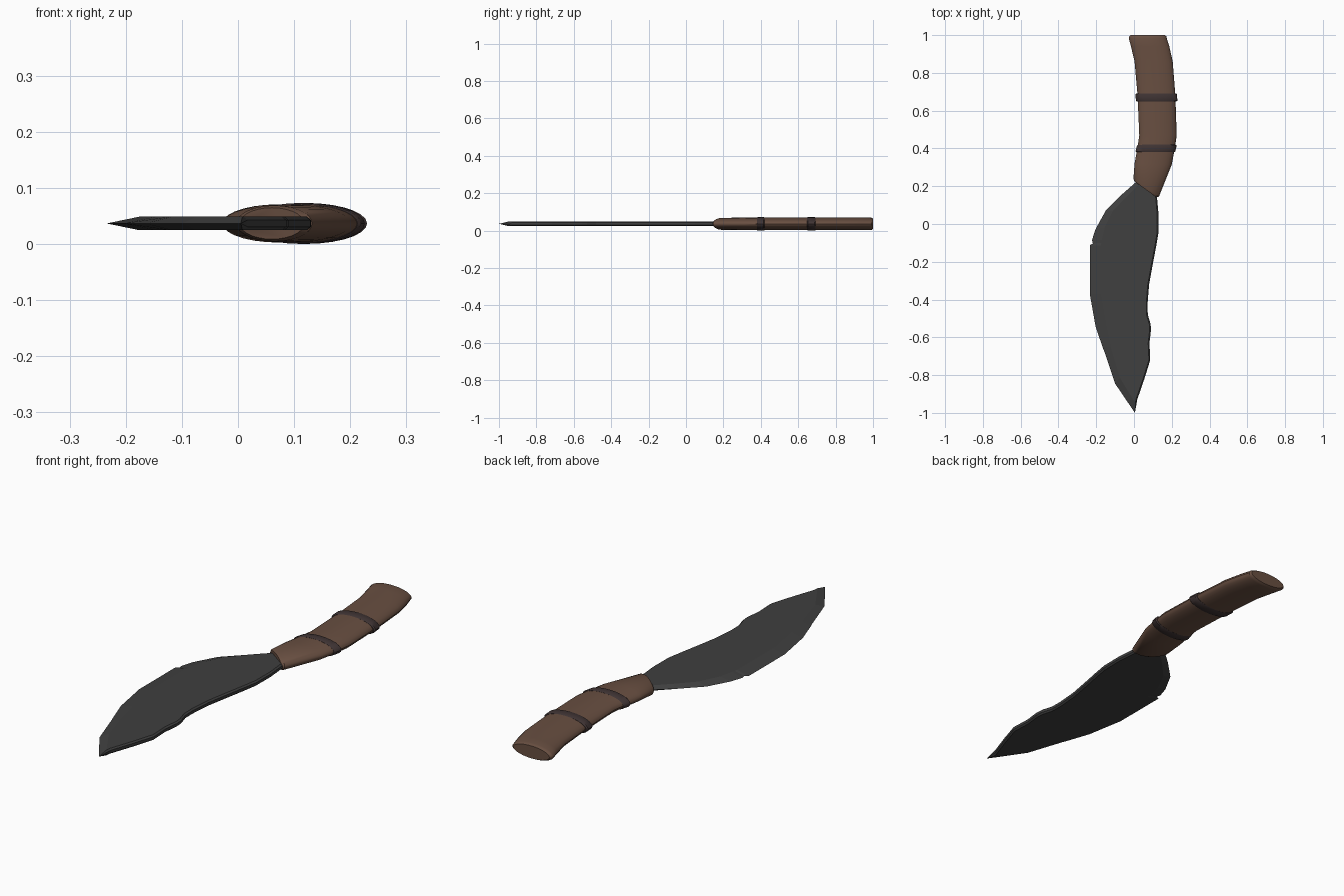
import bpy, bmesh, math
from mathutils import Vector

if "Cube" in bpy.data.objects:
    bpy.data.objects.remove(bpy.data.objects["Cube"])

ZC = 0.0365  # mid-plane height


def material(name, rgb):
    m = bpy.data.materials.new(name)
    m.diffuse_color = (*rgb, 1)
    m.use_nodes = True
    m.node_tree.nodes["Principled BSDF"].inputs["Base Color"].default_value = m.diffuse_color
    return m


def finish(name, bm, mat, smooth=False):
    bmesh.ops.recalc_face_normals(bm, faces=bm.faces)
    me = bpy.data.meshes.new(name)
    bm.to_mesh(me)
    bm.free()
    ob = bpy.data.objects.new(name, me)
    bpy.context.collection.objects.link(ob)
    me.materials.append(mat)
    if smooth:
        bpy.ops.object.select_all(action='DESELECT')
        ob.select_set(True)
        bpy.context.view_layer.objects.active = ob
        bpy.ops.object.shade_smooth_by_angle(angle=math.radians(35))
    return ob


def loft(name, sections, mat, n=28):
    """Loft of ellipses; each section is (left x, left y, right x, right y, half height)."""
    bm = bmesh.new()
    rings = []
    for lx, ly, rx, ry, h in sections:
        c = Vector(((lx + rx) / 2, (ly + ry) / 2, ZC))
        u = Vector(((rx - lx) / 2, (ry - ly) / 2, 0))
        ring = []
        for i in range(n):
            a = 2 * math.pi * i / n
            ring.append(bm.verts.new(c + u * math.cos(a) + Vector((0, 0, h * math.sin(a)))))
        rings.append(ring)
    for a, b in zip(rings, rings[1:]):
        for i in range(n):
            j = (i + 1) % n
            bm.faces.new((a[i], a[j], b[j], b[i]))
    bm.faces.new(rings[0])
    bm.faces.new(rings[-1])
    return finish(name, bm, mat, True)


wood = material("wood", (0.14, 0.078, 0.053))
leather = material("leather", (0.05, 0.034, 0.034))
steel = material("steel", (0.05, 0.05, 0.05))

# Handle: curved grip, slanted at the blade, flared at the butt
loft("handle", [
    (0.003, 0.225, 0.118, 0.142, 0.028),
    (-0.003, 0.238, 0.132, 0.145, 0.032),
    (0.003, 0.32, 0.200, 0.315, 0.033),
    (0.018, 0.40, 0.216, 0.40, 0.0335),
    (0.028, 0.47, 0.226, 0.47, 0.034),
    (0.019, 0.68, 0.219, 0.68, 0.034),
    (0.003, 0.86, 0.205, 0.86, 0.034),
    (-0.016, 0.94, 0.187, 0.94, 0.034),
    (-0.028, 0.985, 0.173, 0.985, 0.034),
    (-0.026, 0.993, 0.172, 0.993, 0.032),
    (-0.018, 1.0, 0.163, 1.0, 0.028)], wood)

# Bands: two wraps with softened rims
for name, y0, y1, l0, l1, r0, r1 in (
        ("lower_band", 0.38, 0.42, 0.008, 0.016, 0.219, 0.226),
        ("upper_band", 0.648, 0.692, 0.010, 0.008, 0.230, 0.227)):
    e, s = 0.005, 0.006
    loft(name, [
        (l0 + s, y0, r0 - s, y0, 0.034),
        (l0, y0 + e, r0, y0 + e, 0.0365),
        (l1, y1 - e, r1, y1 - e, 0.0365),
        (l1 + s, y1, r1 - s, y1, 0.034)], leather)

# Blade outlines, from handle to tip: (cutting edge x, y, grind line x, y)
edge = [(0.02, 0.23, 0.03, 0.215), (-0.06, 0.16, -0.04, 0.145),
        (-0.15, 0.07, -0.11, 0.07), (-0.205, -0.03, -0.155, -0.02),
        (-0.222, -0.085, -0.170, -0.085), (-0.218, -0.103, -0.173, -0.1),
        (-0.234, -0.112, -0.175, -0.115), (-0.234, -0.37, -0.176, -0.37),
        (-0.203, -0.545, -0.146, -0.545), (-0.165, -0.655, -0.122, -0.655),
        (-0.157, -0.675, -0.117, -0.675), (-0.10, -0.845, -0.075, -0.815),
        (0.005, -1.0, 0.008, -0.95)]
spine = [(0.017, -0.93), (0.055, -0.82), (0.086, -0.72), (0.082, -0.63),
         (0.090, -0.56), (0.088, -0.53), (0.073, -0.48), (0.072, -0.42),
         (0.080, -0.32), (0.098, -0.22), (0.117, -0.12), (0.129, -0.05),
         (0.130, 0.05), (0.122, 0.14), (0.105, 0.19)]

bm = bmesh.new()
T, S = 0.012, 0.006  # half thickness at the flats and at the spine
cut = [bm.verts.new((x, y, ZC)) for x, y, _, _ in edge]
backs = []
for sg in (1, -1):
    grind = [bm.verts.new((x, y, ZC + sg * T)) for _, _, x, y in edge]
    inner = [bm.verts.new((x - 0.007, y, ZC + sg * T)) for x, y in spine]
    outer = [bm.verts.new((x, y, ZC + sg * S)) for x, y in spine]
    bm.faces.new(grind + inner)
    for i in range(len(cut) - 1):
        bm.faces.new((cut[i], cut[i + 1], grind[i + 1], grind[i]))
    for i in range(len(spine) - 1):
        bm.faces.new((inner[i], inner[i + 1], outer[i + 1], outer[i]))
    bm.faces.new((cut[-1], outer[0], inner[0], grind[-1]))
    backs.append((grind, inner, outer))
(g1, i1, o1), (g2, i2, o2) = backs
for i in range(len(spine) - 1):
    bm.faces.new((o1[i], o1[i + 1], o2[i + 1], o2[i]))
bm.faces.new((cut[-1], o1[0], o2[0]))
bm.faces.new((cut[0], g1[0], i1[-1], o1[-1], o2[-1], i2[-1], g2[0]))
finish("blade", bm, steel)
